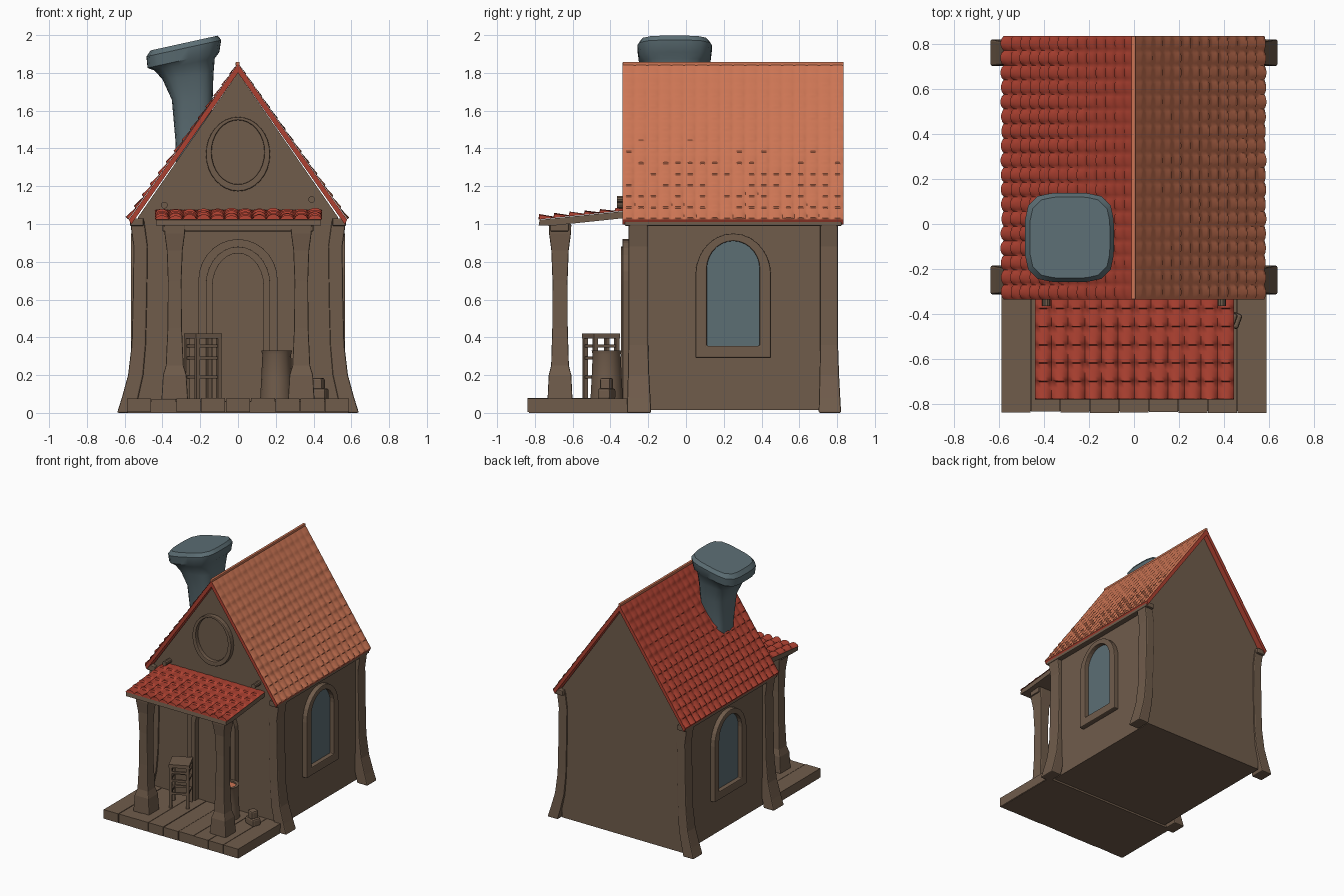
import bpy, bmesh, math, random
from mathutils import Vector, Matrix

if "Cube" in bpy.data.objects:
    bpy.data.objects.remove(bpy.data.objects["Cube"])

random.seed(4)


def material(name, rgb):
    m = bpy.data.materials.new(name)
    lin = [((c / 255 + 0.055) / 1.055) ** 2.4 for c in rgb]
    m.diffuse_color = (*lin, 1)
    m.use_nodes = True
    m.node_tree.nodes["Principled BSDF"].inputs["Base Color"].default_value = m.diffuse_color
    return m


WOOD = material("brown_wood", (112, 92, 75))
RED = material("red_tile", (174, 65, 49))
ORANGE = material("orange_tile", (204, 117, 84))
SLATE = material("blue_grey_stone", (92, 110, 116))


def finish(name, bm, mat, bevel=0, smooth=None):
    bmesh.ops.recalc_face_normals(bm, faces=bm.faces)
    me = bpy.data.meshes.new(name)
    bm.to_mesh(me)
    bm.free()
    me.materials.append(mat)
    ob = bpy.data.objects.new(name, me)
    bpy.context.collection.objects.link(ob)
    if bevel:
        b = ob.modifiers.new("soft_edges", 'BEVEL')
        b.width, b.segments, b.limit_method = bevel, 2, 'ANGLE'
    if smooth:
        bpy.ops.object.select_all(action='DESELECT')
        ob.select_set(True)
        bpy.context.view_layer.objects.active = ob
        bpy.ops.object.shade_smooth_by_angle(angle=math.radians(smooth))
    return ob


def boxes(name, items, mat, bevel=0, loc=(0, 0, 0), rot=0):
    """Several (low corner, high corner) boxes in one object."""
    bm = bmesh.new()
    for lo, hi in items:
        lo, hi = Vector(lo), Vector(hi)
        bmesh.ops.create_cube(bm, size=1, matrix=Matrix.Translation((lo + hi) / 2)
                              @ Matrix.Diagonal((*(hi - lo), 1)))
    ob = finish(name, bm, mat, bevel)
    ob.location, ob.rotation_euler.z = loc, rot
    return ob


def loft(name, rings, mat, bevel=0, smooth=None, closed=False):
    """Skin equal-length point rings; cap the ends, or close the loop."""
    bm = bmesh.new()
    vs = [[bm.verts.new(p) for p in r] for r in rings]
    n = len(vs[0])
    for a, b in zip(vs, vs[1:] + (vs[:1] if closed else [])):
        for i in range(n):
            bm.faces.new((a[i], a[(i + 1) % n], b[(i + 1) % n], b[i]))
    if not closed:
        bm.faces.new(vs[0])
        bm.faces.new(vs[-1])
    return finish(name, bm, mat, bevel, smooth)


def rect(x0, x1, y0, y1, z):
    return [(x0, y0, z), (x1, y0, z), (x1, y1, z), (x0, y1, z)]


def arch(w, z0, spring, top, n=14):
    pts = [(-w, z0), (w, z0)]
    return pts + [(w * math.cos(math.pi * i / n),
                   spring + (top - spring) * math.sin(math.pi * i / n)) for i in range(n + 1)]


def oval(rx, rz, cz, n=32):
    return [(rx * math.cos(2 * math.pi * i / n), cz + rz * math.sin(2 * math.pi * i / n))
            for i in range(n)]


def frame(name, outer, inner, place, d0, d1):
    loops = [(outer, d0), (outer, d1), (inner, d1), (inner, d0)]
    return loft(name, [[place(u, v, d) for u, v in l] for l, d in loops], WOOD,
                bevel=0.006, closed=True)


def plate(name, outline, place, d0, d1, mat):
    return loft(name, [[place(u, v, d) for u, v in outline] for d in (d0, d1)], mat)


def tiles(name, origin, u, v, out, rows, cols, amp, mat, fade=0.3):
    """Sheet of rounded overlapping tiles; u runs across, v down the slope."""
    origin, u, v = Vector(origin), Vector(u), Vector(v)
    n = u.cross(v).normalized()
    n *= 1 if n.dot(Vector(out)) > 0 else -1
    bm = bmesh.new()
    size = [[random.uniform(0.65, 1) for _ in range(cols)] for _ in range(rows)]
    ts = [(r, f) for r in range(rows) for f in (0.02, 0.35, 0.7, 0.95)] + [(rows - 1, 1)]
    ss = [(c, g) for c in range(cols) for g in (0, 0.15, 0.38, 0.62, 0.85)] + [(cols - 1, 1)]
    grid = []
    for r, f in ts:
        t = (r + f) / rows
        line = []
        for c, g in ss:
            h = amp * size[r][c] * (fade + (1 - fade) * t) * (0.25 + 0.75 * f)
            h *= max(0, math.sin(math.pi * g)) ** 0.6 * (f < 1)
            line.append(bm.verts.new(origin + u * (c + g) / cols + v * t + n * h))
        grid.append(line)
    for a, b in zip(grid, grid[1:]):
        for i in range(len(a) - 1):
            bm.faces.new((a[i], a[i + 1], b[i + 1], b[i]))
    return finish(name, bm, mat, smooth=50)


# House body with gables
gable = [(-0.53, 0.015), (0.53, 0.015), (0.53, 1.035), (0, 1.80), (-0.53, 1.035)]
loft("house_walls", [[(x, y, z) for x, z in gable] for y in (-0.295, 0.795)], WOOD)

# Flared corner posts, eave beams, main roof
flare = [(0, .64), (.08, .615), (.2, .582), (.36, .563), (.6, .557), (.88, .553), (1.02, .572)]
for sx, side in ((-1, "left"), (1, "right")):
    for y0, y1, end in ((-0.305, -0.20, "front"), (0.71, 0.805, "back")):
        rings = []
        for z, x in flare:
            g = 0.016 * max(0, 1 - z / 0.3)
            rings.append(rect(sx * (x - 0.075 - g), sx * x, y0 - g * .5, y1 + g, z))
        loft(f"{end}_{side}_corner_post", rings, WOOD, bevel=0.008)
    xs = sorted((sx * 0.50, sx * 0.572))
    boxes(f"{side}_eave_beam", [((xs[0], -0.325, 0.99), (xs[1], 0.825, 1.03))], WOOD, 0.006)
    slab = [(0, 1.848), (sx * 0.578, 1.023), (sx * 0.565, 0.998), (0, 1.80)]
    loft(f"{side}_roof_slab", [[(x, y, z) for x, z in slab] for y in (-0.335, 0.835)], RED)
    tiles(f"{side}_roof_tiles", (0, -0.335, 1.85), (0, 1.17, 0), (sx * 0.580, 0, -0.826),
          (sx, 0, 1), 14, 18, 0.022 if sx < 0 else 0.014, RED if sx < 0 else ORANGE)
boxes("roof_ridge", [((-0.012, -0.335, 1.838), (0.008, 0.835, 1.858))], ORANGE, 0.004)

# Leaning stone chimney with a tilted cap
rings = []
for cx, z, hx, hy, tilt in ((-.235, 1.25, .09, .09, 0), (-.24, 1.45, .092, .1, 0),
                            (-.242, 1.66, .108, .12, .03), (-.265, 1.78, .135, .145, .1),
                            (-.283, 1.845, .16, .168, .2), (-.289, 1.868, .19, .19, .22),
                            (-.287, 1.930, .198, .198, .22), (-.285, 1.958, .178, .18, .22)):
    ring = []
    for i in range(24):
        a = 2 * math.pi * (i + 0.5) / 24
        c, s = math.cos(a), math.sin(a)
        k = (abs(c) ** 4 + abs(s) ** 4) ** -0.25
        ring.append((cx + hx * c * k, -0.06 + hy * s * k, z + tilt * hx * c * k))
    rings.append(ring)
loft("chimney", rings, SLATE, smooth=35)

# Arched side windows
for sx, side in ((-1, "left"), (1, "right")):
    def place(u, v, d, sx=sx):
        return (sx * d, 0.25 + u, v)
    inner = arch(0.14, 0.355, 0.76, 0.91)
    frame(f"{side}_window_frame", arch(0.20, 0.29, 0.73, 0.95), inner, place, 0.52, 0.567)
    plate(f"{side}_window_glass", inner, place, 0.526, 0.533, SLATE)


# Front door and round gable window
def front(u, v, d):
    return (u, -d, v)


frame("door_outer_frame", arch(0.21, 0.06, 0.70, 0.92), arch(0.165, 0.062, 0.68, 0.875),
      front, 0.28, 0.335)
frame("door_inner_frame", arch(0.17, 0.06, 0.68, 0.88), arch(0.135, 0.062, 0.67, 0.845),
      front, 0.28, 0.345)
plate("door_panel", arch(0.14, 0.06, 0.67, 0.85), front, 0.29, 0.302, WOOD)
frame("gable_window_frame", oval(0.17, 0.197, 1.37), oval(0.14, 0.17, 1.38), front, 0.28, 0.33)
plate("gable_window_panel", oval(0.145, 0.175, 1.38), front, 0.29, 0.30, WOOD)

# Porch floor of planks
planks = [((-0.585, -0.83, 0), (0.585, -0.28, 0.06))]
for i in range(9):
    x = -0.59 + i * 1.18 / 9
    planks.append(((x + 0.002, -0.84 + random.uniform(0, 0.006), 0.004),
                   (x + 1.18 / 9 - 0.002, -0.28, 0.073 + random.uniform(0, 0.005))))
boxes("porch_floor", planks, WOOD)

# Porch posts and beam
for sx, side in ((-1, "left"), (1, "right")):
    rings = []
    for z, hx, hy in ((.07, .07, .066), (.2, .062, .06), (.25, .047, .047), (.45, .038, .041),
                      (.7, .036, .04), (.86, .042, .046), (.95, .054, .058), (1.0, .056, .06)):
        cx = sx * 0.335
        rings.append(rect(cx - hx, cx + hx, -0.667 - hy, -0.667 + hy, z))
    loft(f"{side}_porch_post", rings, WOOD, bevel=0.006)
    xs = sorted((sx * 0.30, sx * 0.37))
boxes("porch_beam", [((-0.40, -0.72, 0.96), (0.40, -0.62, 1.01))], WOOD, 0.008)

# Porch roof
side_line = [(-0.29, 1.072), (-0.775, 1.022), (-0.78, 0.992), (-0.70, 0.992), (-0.29, 1.035)]
loft("porch_roof_slab", [[(x, y, z) for y, z in side_line] for x in (-0.435, 0.44)], WOOD)
tiles("porch_roof_tiles", (-0.44, -0.295, 1.074), (0.885, 0, 0), (0, -0.485, -0.050),
      (0, 0, 1), 6, 12, 0.032, RED, fade=0.6)
for x, z in ((-0.39, 1.10), (0.39, 1.13)):
    plate("wall_peg", [(x + u, v) for u, v in oval(0.018, 0.018, z, 10)], front, 0.28, 0.365, WOOD)

# Stool
h = 0.075
parts = [((-h, -h, 0.395), (h, h, 0.42))]
for a in (-1, 1):
    for b in (-1, 1):
        cx, cy = a * (h - 0.012), b * (h - 0.012)
        parts.append(((cx - .011, cy - .011, 0.07), (cx + .011, cy + .011, 0.40)))
    for z in (0.19, 0.29, 0.355):
        c = a * (h - 0.012)
        parts.append(((-h + .01, c - .007, z - .008), (h - .01, c + .007, z + .008)))
        parts.append(((c - .007, -h + .01, z - .008), (c + .007, h - .01, z + .008)))
boxes("stool", parts, WOOD, loc=(-0.185, -0.45, 0), rot=math.radians(25))


# Tapered bucket with clay rim, and a small log pile
def circle(r, z, cx, cy, n=14):
    return [(cx + r * math.cos(2 * math.pi * i / n), cy + r * math.sin(2 * math.pi * i / n), z)
            for i in range(n)]


loft("bucket", [circle(r, z, 0.205, -0.42) for r, z in
                ((.088, .07), (.082, .18), (.076, .31), (.082, .33), (.06, .33), (.06, .30))],
     WOOD, smooth=35)
loft("bucket_filling", [circle(0.062, z, 0.205, -0.42) for z in (0.30, 0.318)], ORANGE)
boxes("log_pile", [((-.05, -.035, .07), (.05, .035, .13)), ((-.03, -.03, .12), (.03, .03, .185))],
      WOOD, 0.012, loc=(0.425, -0.42, 0), rot=math.radians(-20))
